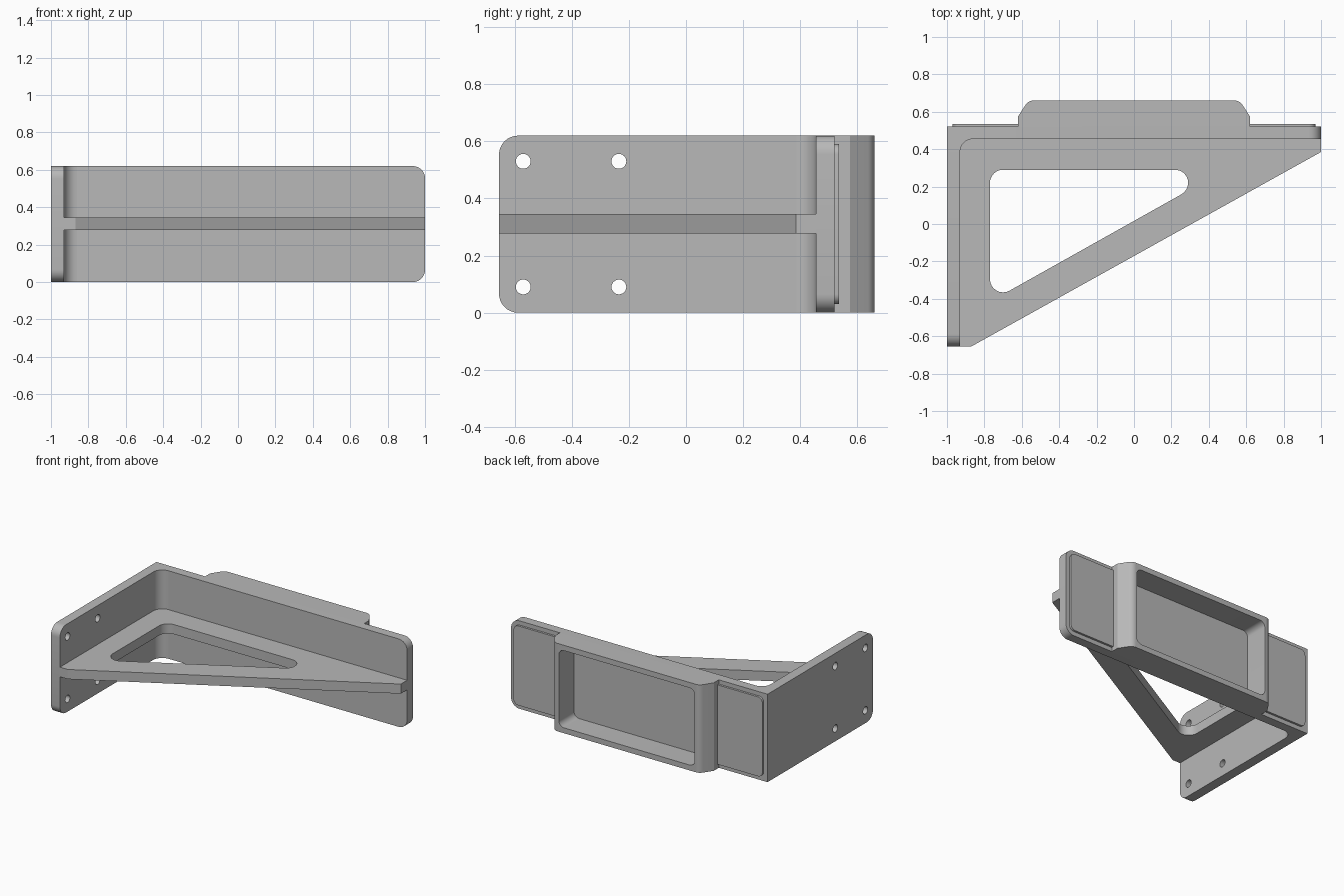
import bpy, bmesh, math
from mathutils import Vector

if "Cube" in bpy.data.objects:
    bpy.data.objects.remove(bpy.data.objects["Cube"], do_unlink=True)

grey = bpy.data.materials.new("plain grey")
grey.use_nodes = True
COLOUR = (0.48, 0.48, 0.48, 1)
grey.diffuse_color = COLOUR
grey.node_tree.nodes["Principled BSDF"].inputs["Base Color"].default_value = COLOUR

H = 0.62  # bracket height


def rounded(corners, steps=8):
    """Outline from (u, v, radius) corners, with each corner rounded off."""
    out = []
    for i, (u, v, r) in enumerate(corners):
        p = Vector((u, v))
        if r == 0:
            out.append(p)
            continue
        a = (Vector(corners[i - 1][:2]) - p).normalized()
        b = (Vector(corners[(i + 1) % len(corners)][:2]) - p).normalized()
        half = a.angle(b) / 2
        centre = p + (a + b).normalized() * (r / math.sin(half))
        start = p + a * (r / math.tan(half)) - centre
        end = p + b * (r / math.tan(half)) - centre
        sweep = start.angle_signed(end)
        for k in range(steps + 1):
            t = -sweep * k / steps
            c, s = math.cos(t), math.sin(t)
            out.append(centre + Vector((c * start.x - s * start.y, s * start.x + c * start.y)))
    return out


def box_outline(u0, u1, v0, v1, ra=0, rb=0):
    """Rectangle with radius ra on the u0 side and rb on the u1 side."""
    return rounded([(u0, v0, ra), (u1, v0, rb), (u1, v1, rb), (u0, v1, ra)])


def circle(u, v, r, n=24):
    return [Vector((u + r * math.cos(math.tau * k / n), v + r * math.sin(math.tau * k / n)))
            for k in range(n)]


def prism(name, axis, lo, hi, outline, holes=()):
    """Extrude an outline with holes along an axis, from lo to hi."""
    place = {"x": lambda p, d: (d, p.x, p.y),
             "y": lambda p, d: (p.x, d, p.y),
             "z": lambda p, d: (p.x, p.y, d)}[axis]
    bm = bmesh.new()
    edges = []
    for loop in (outline, *holes):
        vs = [bm.verts.new(place(p, lo)) for p in loop]
        edges += [bm.edges.new((vs[i - 1], vs[i])) for i in range(len(vs))]
    bmesh.ops.triangle_fill(bm, edges=edges, use_beauty=True)
    grown = bmesh.ops.extrude_face_region(bm, geom=bm.faces[:])["geom"]
    shift = Vector(place(Vector((0, 0)), hi - lo))
    bmesh.ops.translate(bm, vec=shift, verts=[g for g in grown if isinstance(g, bmesh.types.BMVert)])
    bmesh.ops.recalc_face_normals(bm, faces=bm.faces[:])
    mesh = bpy.data.meshes.new(name)
    bm.to_mesh(mesh)
    bm.free()
    mesh.materials.append(grey)
    obj = bpy.data.objects.new(name, mesh)
    bpy.context.collection.objects.link(obj)
    return obj


def activate(obj):
    bpy.ops.object.select_all(action="DESELECT")
    obj.select_set(True)
    bpy.context.view_layer.objects.active = obj


# Side plate with four screw holes
screws = [circle(y, z, 0.026) for y in (-0.57, -0.235) for z in (0.09, H - 0.09)]
side_plate = prism("side_plate", "x", -1, -0.93,
                   box_outline(-0.655, 0.455, 0, H, ra=0.067), screws)

# Back plate, rounded at its free end
back_plate = prism("back_plate", "y", 0.455, 0.52, box_outline(-1, 1, 0, H, rb=0.065))

# Fillet in the inside corner between the plates
curve = [Vector((-0.86 - 0.07 * math.cos(math.pi / 2 * k / 8),
                 0.385 + 0.07 * math.sin(math.pi / 2 * k / 8))) for k in range(9)]
corner_fillet = prism("corner_fillet", "z", 0, H, [Vector((-0.93, 0.455))] + curve)

# Triangular stiffening web with a rounded opening
opening = rounded([(-0.77, 0.29, 0.07), (0.488, 0.29, 0.07), (-0.77, -0.415, 0.07)])
web = prism("web", "z", 0.278, 0.346,
            rounded([(-0.93, -0.655, 0), (-0.87, -0.655, 0), (1, 0.385, 0),
                     (1, 0.455, 0), (-0.93, 0.455, 0)]), [opening])

# Raised block with bevelled ends
raised_block = prism("raised_block", "z", 0, H,
                     rounded([(-0.62, 0.52, 0), (0.62, 0.52, 0), (0.62, 0.575, 0),
                              (0.565, 0.66, 0.05), (-0.565, 0.66, 0.05), (-0.62, 0.575, 0)]))

# Thin pads on both sides of the block
right_pad = prism("right_pad", "y", 0.52, 0.535, box_outline(-0.97, -0.62, 0.03, H - 0.03, ra=0.035))
left_pad = prism("left_pad", "y", 0.52, 0.535, box_outline(0.62, 0.97, 0.03, H - 0.03, rb=0.035))

# Pocket cut through the block into the back plate
pocket = prism("pocket_cutter", "y", 0.49, 0.75,
               box_outline(-0.53, 0.53, 0.038, H - 0.038, ra=0.04, rb=0.04))
pocket.hide_render = True
for part in (raised_block, back_plate):
    cut = part.modifiers.new("pocket", "BOOLEAN")
    cut.operation = "DIFFERENCE"
    cut.solver = "EXACT"
    cut.object = pocket
    activate(part)
    bpy.ops.object.modifier_apply(modifier=cut.name)
bpy.data.objects.remove(pocket, do_unlink=True)

# Smooth the rounded faces, keep the edges sharp
for part in (side_plate, back_plate, corner_fillet, web, raised_block, right_pad, left_pad):
    activate(part)
    bpy.ops.object.shade_smooth_by_angle(angle=math.radians(25))
